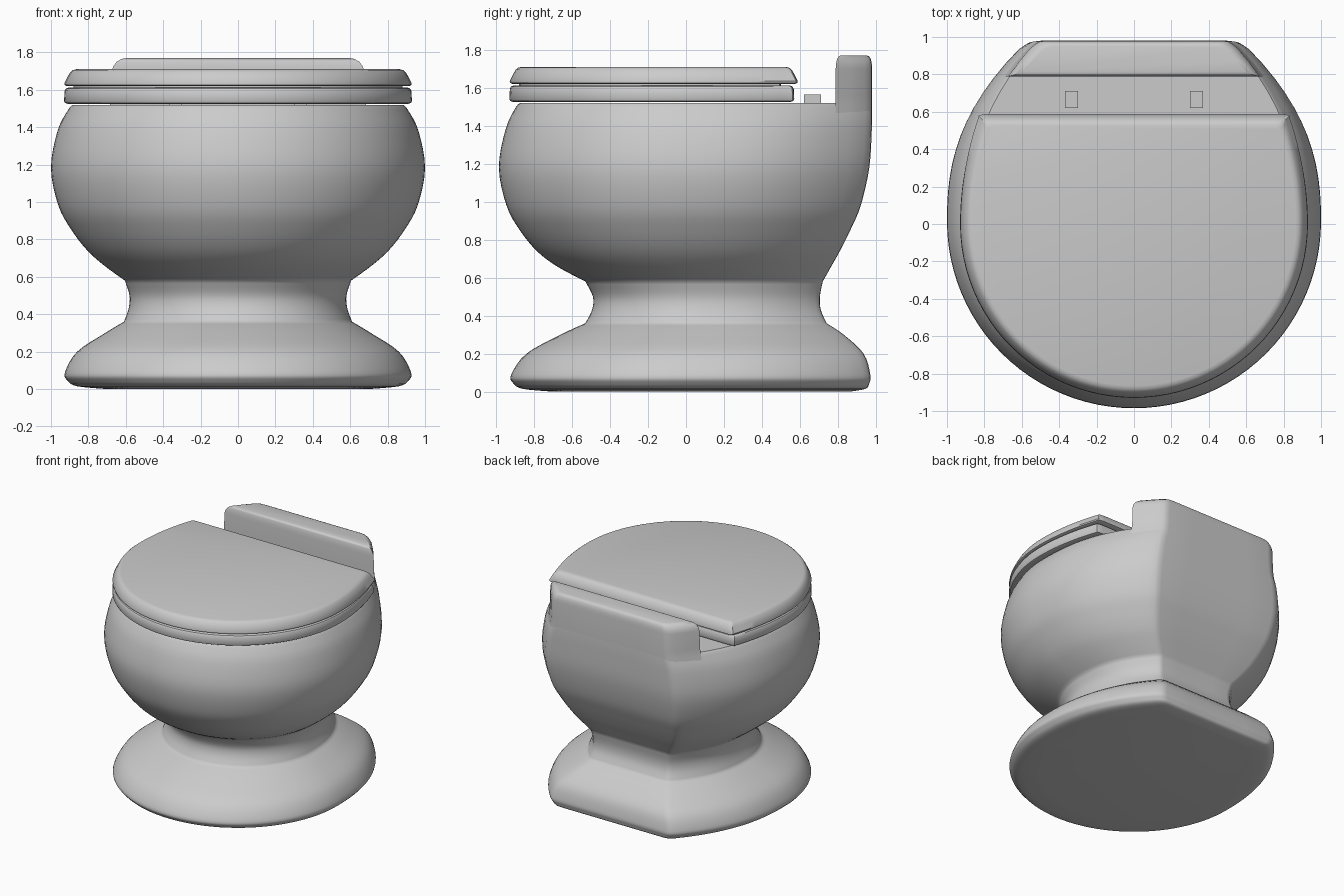
import bpy, bmesh, math
from mathutils import Vector

cube = bpy.data.objects.get("Cube")
if cube:
    bpy.data.objects.remove(cube)

mat = bpy.data.materials.new("light grey ceramic")
mat.use_nodes = True
grey = (0.6, 0.6, 0.6, 1)
mat.diffuse_color = grey
mat.node_tree.nodes["Principled BSDF"].inputs["Base Color"].default_value = grey


def loft(name, rings, angle=40):
    """Skin a stack of equal-length closed rings and cap both ends."""
    bm = bmesh.new()
    rows = [[bm.verts.new(p) for p in ring] for ring in rings]
    n = len(rows[0])
    for a, b in zip(rows, rows[1:]):
        for i in range(n):
            j = (i + 1) % n
            bm.faces.new((a[i], a[j], b[j], b[i]))
    bm.faces.new(rows[0][::-1])
    bm.faces.new(rows[-1])
    bmesh.ops.recalc_face_normals(bm, faces=bm.faces)
    mesh = bpy.data.meshes.new(name)
    bm.to_mesh(mesh)
    bm.free()
    mesh.materials.append(mat)
    obj = bpy.data.objects.new(name, mesh)
    bpy.context.collection.objects.link(obj)
    bpy.ops.object.select_all(action="DESELECT")
    obj.select_set(True)
    bpy.context.view_layer.objects.active = obj
    bpy.ops.object.shade_smooth_by_angle(angle=math.radians(angle))
    return obj


def outline(w, front, back, z, taper=0.42, power=2.4):
    """Round front half, tapering sides and a flat back with eased corners."""
    yc = front + w
    depth = back - yc
    half = [(w * math.sin(a), yc - w * math.cos(a))
            for a in (math.pi / 2 * i / 24 for i in range(25))]
    half += [(w * (1 - taper * t ** power), yc + depth * t)
             for t in (i * 0.08 for i in range(1, 13))]
    cx = w * (1 - taper)
    half += [(cx + 0.005 * w, yc + depth * 0.985), (cx - 0.015 * w, yc + depth * 0.996),
             (cx - 0.05 * w, back), (cx * 0.5, back)]
    pts = half + [(0, back)] + [(-x, y) for x, y in half[:0:-1]]
    return [(x, y, z) for x, y in pts]


def smooth(keys, steps=4):
    """Catmull-Rom interpolation through the key sections."""
    keys = [Vector(k) for k in keys]
    out = []
    for i in range(len(keys) - 1):
        p0, p1, p2 = keys[max(i - 1, 0)], keys[i], keys[i + 1]
        p3 = keys[min(i + 2, len(keys) - 1)]
        for s in range(steps):
            t = s / steps
            out.append(p1 + 0.5 * t * (p2 - p0 + t * (2 * p0 - 5 * p1 + 4 * p2 - p3
                       + t * (3 * p1 - p0 - 3 * p2 + p3))))
    return out + [keys[-1]]


# Foot, neck and bowl: half width, front y, back y, height
foot = [(0.7, -0.7, 0.86, 0), (0.86, -0.86, 0.945, 0.015), (0.912, -0.91, 0.965, 0.045),
        (0.925, -0.92, 0.97, 0.09), (0.86, -0.84, 0.935, 0.2),
        (0.71, -0.66, 0.83, 0.3), (0.61, -0.53, 0.74, 0.36)]
neck = [foot[-1], (0.585, -0.495, 0.71, 0.43), (0.58, -0.49, 0.705, 0.5),
        (0.605, -0.53, 0.72, 0.58)]
bowl = [neck[-1], (0.715, -0.68, 0.765, 0.66), (0.805, -0.785, 0.81, 0.74),
        (0.89, -0.875, 0.865, 0.85), (0.96, -0.945, 0.92, 0.98),
        (1, -0.985, 0.965, 1.18), (0.965, -0.95, 0.978, 1.38),
        (0.91, -0.9, 0.98, 1.49), (0.885, -0.875, 0.978, 1.52)]
sections = smooth(foot)[:-1] + smooth(neck)[:-1] + smooth(bowl)
loft("bowl_and_foot", [outline(*s) for s in sections])


# Raised ledge across the back, following the bowl's outline
def ledge_ring(w, z, shrink):
    mid = 0.883
    ring = [p for p in outline(w, 0.02 - w, 0.98, z) if p[1] > 0.78]
    return [(x, mid + (y - mid) * (1 - shrink), z) for x, y, z in ring]


loft("rear_ledge", [ledge_ring(*r) for r in
                    ((0.935, 1.38, 0.04), (0.924, 1.46, 0.01), (0.91, 1.5, 0),
                     (0.9, 1.56, 0), (0.893, 1.7, 0), (0.885, 1.725, 0.02),
                     (0.86, 1.75, 0.07), (0.825, 1.765, 0.17), (0.79, 1.77, 0.3))])


# Seat and lid share one outline, inset ring by ring
def slab(name, back, profile):
    return loft(name, [outline(0.93 - i, -0.93 + i, back - i, z, 0.11, 2)
                       for z, i in profile])


slab("seat", 0.57, [(1.525, 0.02), (1.53, 0.005), (1.54, 0), (1.595, 0.003),
                    (1.607, 0.01), (1.612, 0.025)])
slab("seat_gap", 0.55, [(1.6, 0.05), (1.64, 0.05)])
slab("lid", 0.59, [(1.62, 0.015), (1.625, 0.004), (1.635, 0.002), (1.675, 0.022),
                   (1.695, 0.034), (1.705, 0.047), (1.71, 0.065)])

# Hinge blocks behind the lid
for side, x in (("left", 0.335), ("right", -0.335)):
    loft("hinge_" + side, [[(x + a * 0.035, 0.665 + b * 0.045, z)
                            for a, b in ((-1, -1), (1, -1), (1, 1), (-1, 1))]
                           for z in (1.515, 1.565)])
